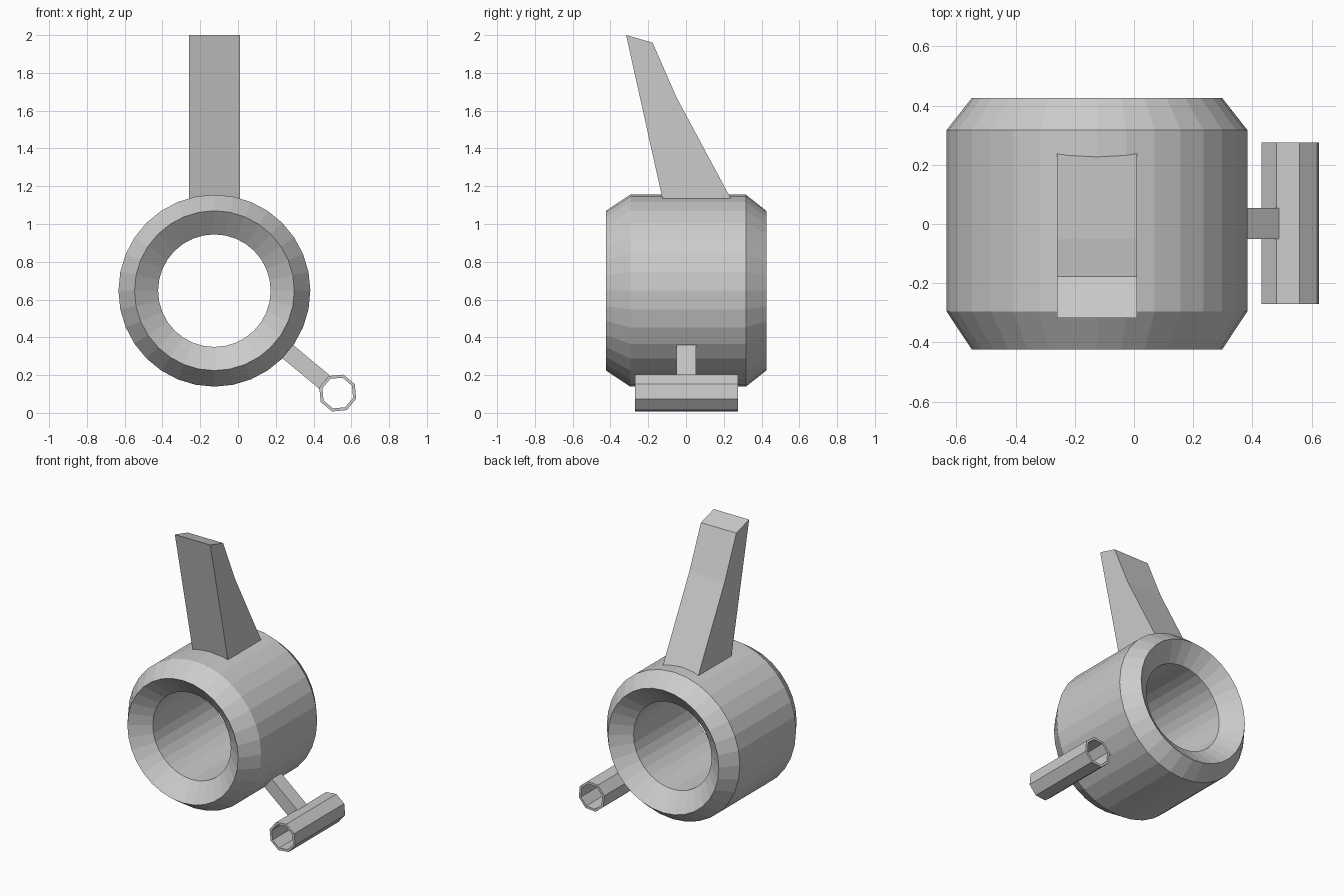
import bpy, bmesh
from math import cos, sin, pi, atan2, hypot
from mathutils import Matrix

if "Cube" in bpy.data.objects:
    bpy.data.objects.remove(bpy.data.objects["Cube"])

HUB = (-0.125, 0.647)     # x, z of the hub axis
PIPE = (0.528, 0.105)     # x, z of the small tube axis


def make_object(name, bm):
    bmesh.ops.recalc_face_normals(bm, faces=bm.faces)
    mesh = bpy.data.meshes.new(name)
    bm.to_mesh(mesh)
    bm.free()
    ob = bpy.data.objects.new(name, mesh)
    bpy.context.collection.objects.link(ob)
    return ob


def ring(name, center, profile, sides, phase=0.0):
    """Revolve a closed (radius, y) profile around an axis parallel to y."""
    bm = bmesh.new()
    loops = []
    for i in range(sides):
        a = phase + 2 * pi * i / sides
        loops.append([bm.verts.new((center[0] + r * cos(a), y, center[1] + r * sin(a)))
                      for r, y in profile])
    n = len(profile)
    for i in range(sides):
        p, q = loops[i], loops[(i + 1) % sides]
        for j in range(n):
            k = (j + 1) % n
            bm.faces.new((p[j], p[k], q[k], q[j]))
    return make_object(name, bm)


# Thick hub with chamfered outside and funnelled bore
ring("hub", HUB,
     [(0.508, -0.295), (0.423, -0.423), (0.298, -0.325),
      (0.298, 0.325), (0.423, 0.425), (0.508, 0.317)], 32)

# Swept fin: side profile extruded along x
fin_profile = [(-0.117, 1.10), (0.256, 1.10), (-0.05, 1.67), (-0.177, 1.96), (-0.317, 2.0)]
bm = bmesh.new()
face = bm.faces.new([bm.verts.new((-0.26, y, z)) for y, z in fin_profile])
ext = bmesh.ops.extrude_face_region(bm, geom=[face])
bmesh.ops.translate(bm, vec=(0.27, 0, 0),
                    verts=[v for v in ext["geom"] if isinstance(v, bmesh.types.BMVert)])
make_object("fin", bm)

# Small eight-sided open tube, one flat turned toward the hub
dx, dz = PIPE[0] - HUB[0], PIPE[1] - HUB[1]
angle = atan2(dz, dx)
ring("side_tube", PIPE,
     [(0.102, -0.27), (0.085, -0.27), (0.085, 0.275), (0.102, 0.275)], 8, angle + pi / 8)

# Strut between hub and tube
start, end = 0.48, hypot(dx, dz) - 0.079
mid = (start + end) / 2
bm = bmesh.new()
bmesh.ops.create_cube(bm, size=1.0, matrix=(
    Matrix.Translation((HUB[0] + mid * cos(angle), 0.002, HUB[1] + mid * sin(angle)))
    @ Matrix.Rotation(-angle, 4, 'Y')
    @ Matrix.Diagonal((end - start, 0.104, 0.09, 1.0))))
make_object("strut", bm)
